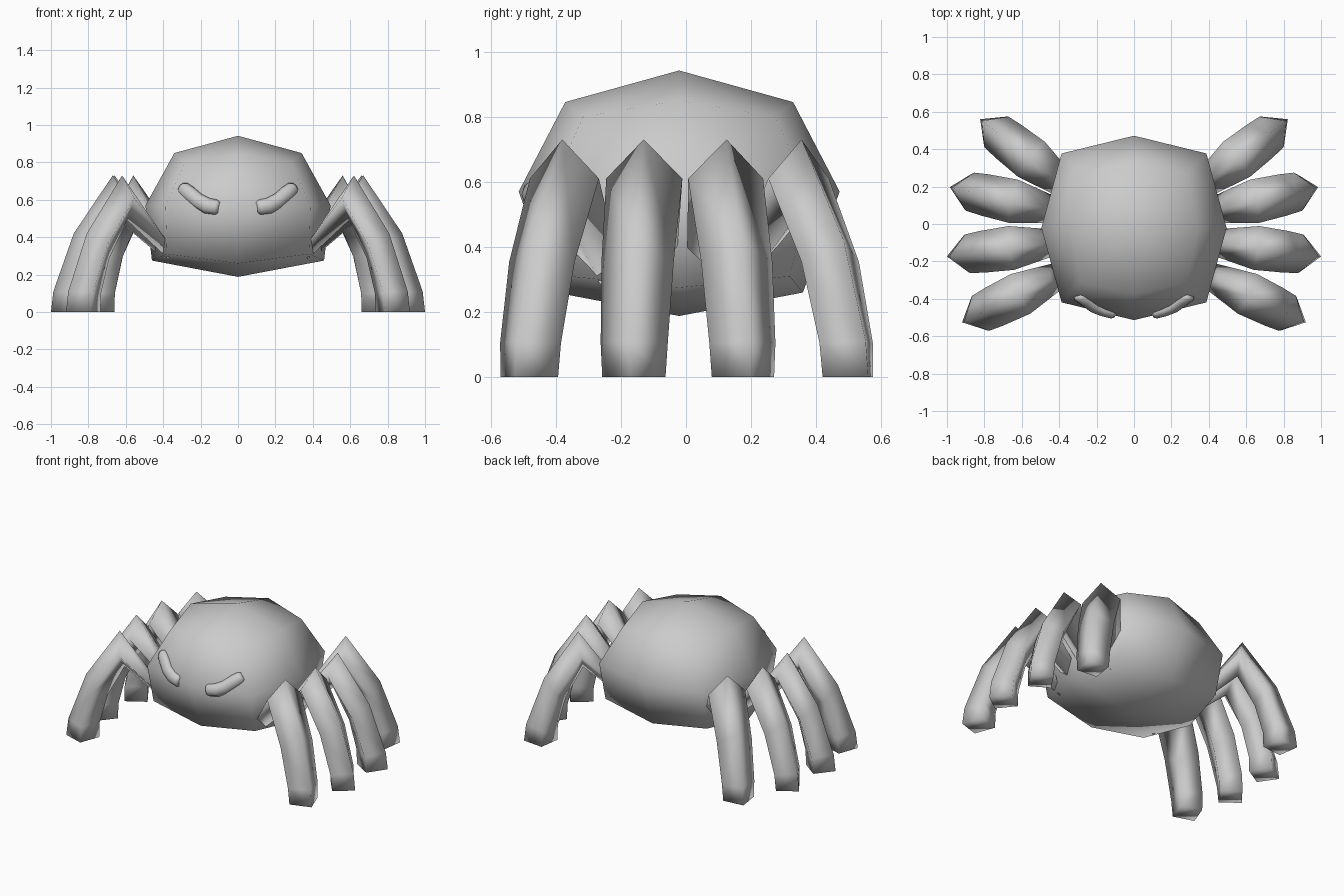
import bpy, bmesh, math
from mathutils import Vector

if "Cube" in bpy.data.objects:
    bpy.data.objects.remove(bpy.data.objects["Cube"])

grey = bpy.data.materials.new("plain grey")
grey.diffuse_color = (0.6, 0.6, 0.6, 1)
grey.use_nodes = True
grey.node_tree.nodes["Principled BSDF"].inputs["Base Color"].default_value = grey.diffuse_color


def finish(bm, name, mirrored=False):
    """Turn a bmesh into a smooth grey object, optionally mirrored across x."""
    bmesh.ops.recalc_face_normals(bm, faces=bm.faces)
    for f in bm.faces:
        f.smooth = True
    mesh = bpy.data.meshes.new(name)
    bm.to_mesh(mesh)
    bm.free()
    mesh.materials.append(grey)
    ob = bpy.data.objects.new(name, mesh)
    bpy.context.collection.objects.link(ob)
    if mirrored:
        ob.modifiers.new("mirror", 'MIRROR')
    return ob


def bridge(bm, rings):
    """Join consecutive rings of vertices with quads."""
    for a, b in zip(rings, rings[1:]):
        n = len(a)
        for i in range(n):
            bm.faces.new((a[i], a[(i + 1) % n], b[(i + 1) % n], b[i]))


# Body: coarse rounded cube made of three eight-point rings and two poles
# each ring: side point (x, z), front/back point (y, z), corner (x, y, z)
LEVELS = [
    ((0.46, 0.275), (0.38, 0.26), (0.38, 0.34, 0.31)),
    ((0.495, 0.57), (0.493, 0.57), (0.387, 0.398, 0.57)),
    ((0.34, 0.85), (0.35, 0.845), (0.285, 0.295, 0.80)),
]
CY = -0.021
bm = bmesh.new()
rings = []
for (sx, sz), (fy, fz), (cx, cy, cz) in LEVELS:
    pts = [(sx, 0, sz), (cx, cy, cz), (0, fy, fz), (-cx, cy, cz),
           (-sx, 0, sz), (-cx, -cy, cz), (0, -fy, fz), (cx, -cy, cz)]
    rings.append([bm.verts.new((x, y + CY, z)) for x, y, z in pts])
bridge(bm, rings)
for ring, z in ((rings[0], 0.188), (rings[-1], 0.942)):
    pole = bm.verts.new((0, CY, z))
    for i in range(0, 8, 2):
        bm.faces.new((pole, ring[i], ring[i + 1], ring[(i + 2) % 8]))
finish(bm, "body")

# Legs: diamond sections given as outer ridge, inner ridge (reach, z), half width
SECTIONS = [
    ((-0.19, 0.47), (-0.28, 0.28), 0.072),
    ((0.00, 0.73), (-0.03, 0.49), 0.118),
    ((0.21, 0.42), (0.075, 0.29), 0.112),
    ((0.32, 0.11), (0.125, 0.10), 0.104),
    ((0.333, 0.0), (0.128, 0.0), 0.098),
]
# name, knee position (x, y), heading in degrees
LEGS = [
    ("front_legs", 0.62, -0.38, -26),
    ("front_middle_legs", 0.67, -0.13, -7.5),
    ("back_middle_legs", 0.66, 0.125, 12.5),
    ("back_legs", 0.56, 0.355, 38),
]
for name, kx, ky, deg in LEGS:
    a = math.radians(deg)
    out = Vector((math.cos(a), math.sin(a), 0))
    side = Vector((-math.sin(a), math.cos(a), 0))
    knee = Vector((kx, ky, 0))
    bm = bmesh.new()
    rings = []
    for (so, zo), (si, zi), w in SECTIONS:
        outer = knee + out * so + Vector((0, 0, zo))
        inner = knee + out * si + Vector((0, 0, zi))
        mid = (outer + inner) / 2
        rings.append([bm.verts.new(p) for p in
                      (outer, mid + side * w, inner, mid - side * w)])
    bridge(bm, rings)
    bm.faces.new(rings[0])
    bm.faces.new(rings[-1])
    finish(bm, name, True)

# Eyes: short bent capsules lying on the front of the body
PATH = [Vector(p) for p in ((0.102, -0.48, 0.557), (0.115, -0.476, 0.56),
                            (0.165, -0.462, 0.568), (0.215, -0.445, 0.595),
                            (0.262, -0.41, 0.635), (0.292, -0.39, 0.66),
                            (0.302, -0.38, 0.668))]
RADII = [0.03, 0.04, 0.043, 0.041, 0.041, 0.037, 0.027]
bm = bmesh.new()
rings = []
for i, (p, r) in enumerate(zip(PATH, RADII)):
    along = (PATH[min(i + 1, len(PATH) - 1)] - PATH[max(i - 1, 0)]).normalized()
    u = along.cross(Vector((0, -1, 0))).normalized()
    v = along.cross(u)
    rings.append([bm.verts.new(p + u * r * math.cos(t) + v * r * 0.75 * math.sin(t))
                  for t in (k * math.tau / 8 for k in range(8))])
bridge(bm, rings)
bm.faces.new(rings[0])
bm.faces.new(rings[-1])
finish(bm, "eyes", True)
